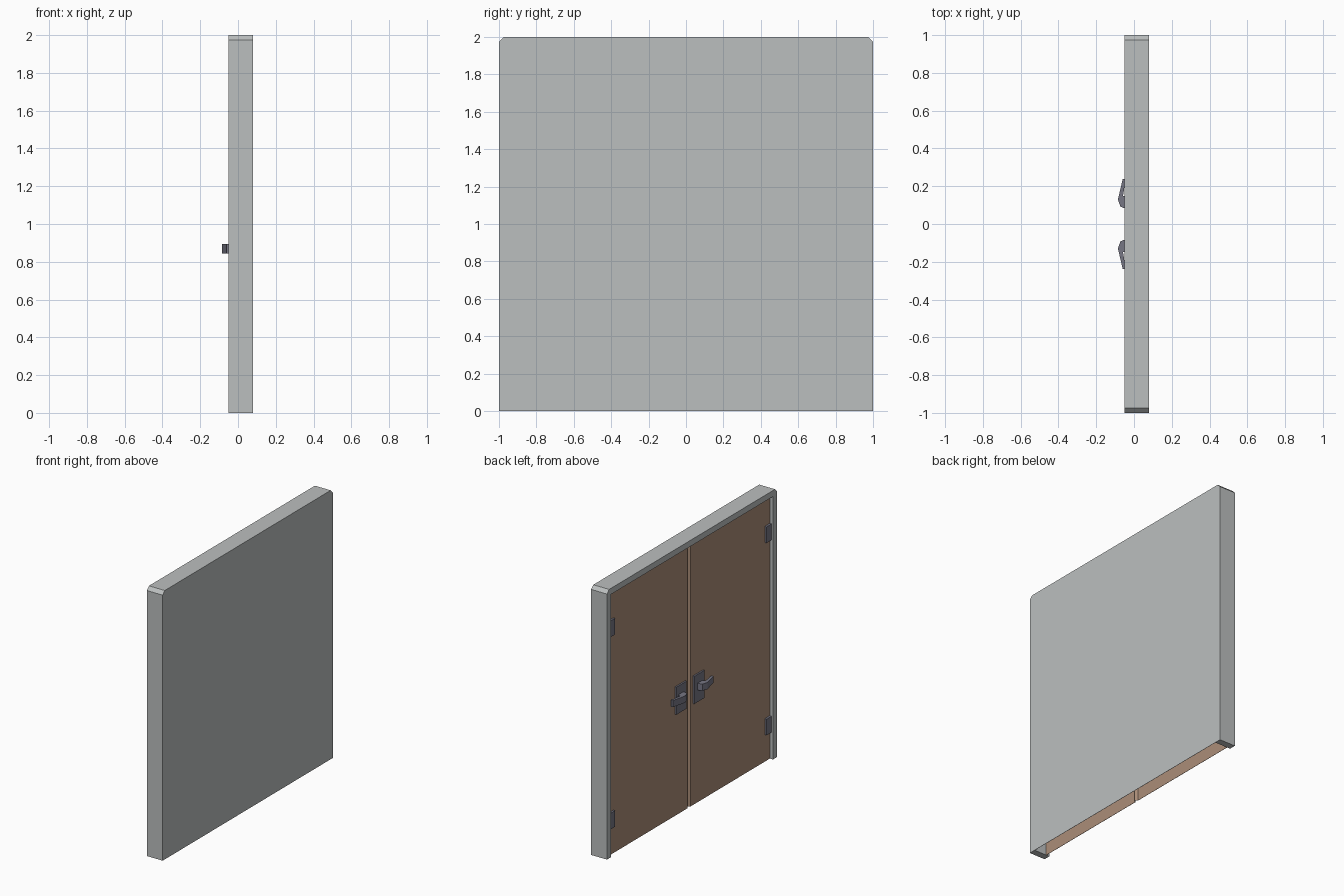
import bpy, bmesh

cube = bpy.data.objects.get("Cube")
if cube:
    bpy.data.objects.remove(cube)


def material(name, rgb):
    m = bpy.data.materials.new(name)
    m.use_nodes = True
    m.diffuse_color = (*rgb, 1)
    m.node_tree.nodes["Principled BSDF"].inputs["Base Color"].default_value = (*rgb, 1)
    return m


GREY = material("light grey", (0.50, 0.52, 0.52))
BROWN = material("wood brown", (0.41, 0.27, 0.19))
METAL = material("dark metal", (0.18, 0.18, 0.23))

FRONT, BACK, DOOR = -0.05, 0.08, -0.025   # x of frame lip, rear panel, door sheet
EDGE, HEAD = 0.95, 1.955                  # inner opening of the frame


def finish(name, bm, mat):
    mesh = bpy.data.meshes.new(name)
    bm.to_mesh(mesh)
    bm.free()
    mesh.materials.append(mat)
    obj = bpy.data.objects.new(name, mesh)
    bpy.context.collection.objects.link(obj)
    return obj


def extrude_face(name, points, offset, mat):
    bm = bmesh.new()
    face = bm.faces.new([bm.verts.new(p) for p in points])
    ext = bmesh.ops.extrude_face_region(bm, geom=[face], use_keep_orig=True)
    moved = [g for g in ext["geom"] if isinstance(g, bmesh.types.BMVert)]
    bmesh.ops.translate(bm, verts=moved, vec=offset)
    bmesh.ops.recalc_face_normals(bm, faces=bm.faces)
    return finish(name, bm, mat)


def box(name, lo, hi, mat):
    (x0, y0, z0), (x1, y1, z1) = lo, hi
    base = [(x0, y0, z0), (x1, y0, z0), (x1, y1, z0), (x0, y1, z0)]
    return extrude_face(name, base, (0, 0, z1 - z0), mat)


# Frame: chamfered arch, open at the bottom
CUT = 0.025
outer = [(-1, 0), (-1, 2 - CUT), (-1 + CUT, 2), (1 - CUT, 2), (1, 2 - CUT), (1, 0)]
inner = [(EDGE, 0), (EDGE, HEAD), (-EDGE, HEAD), (-EDGE, 0)]
extrude_face("door_frame", [(FRONT, y, z) for y, z in outer + inner],
             (BACK - FRONT - 0.002, 0, 0), GREY)

# Thin panel closing the rear
extrude_face("rear_panel", [(BACK - 0.002, y, z) for y, z in outer], (0.002, 0, 0), GREY)

for side, word in ((1, "left"), (-1, "right")):
    # Thin door leaf with a bevelled meeting edge
    sheet = [(DOOR, EDGE), (DOOR, 0.016), (DOOR + 0.02, 0),
             (DOOR + 0.022, 0), (DOOR + 0.002, 0.016), (DOOR + 0.002, EDGE)]
    extrude_face(word + "_door", [(x, side * y, 0) for x, y in sheet], (0, 0, HEAD), BROWN)

    # Hinges
    for z, level in ((0.2, "lower"), (1.63, "upper")):
        box(f"{word}_{level}_hinge", (DOOR - 0.015, side * 0.89, z),
            (DOOR, side * EDGE, z + 0.12), METAL)

    # Handle plate and lever
    box(word + "_handle_plate", (DOOR - 0.012, side * 0.045, 0.755),
        (DOOR, side * 0.165, 0.96), METAL)
    lever = [(DOOR, 0.083), (-0.05, 0.083), (-0.072, 0.092), (-0.085, 0.13),
             (-0.06, 0.237), (-0.044, 0.237), (-0.058, 0.15), (DOOR, 0.135)]
    extrude_face(word + "_handle_lever", [(x, side * y, 0.845) for x, y in lever],
                 (0, 0, 0.05), METAL)
